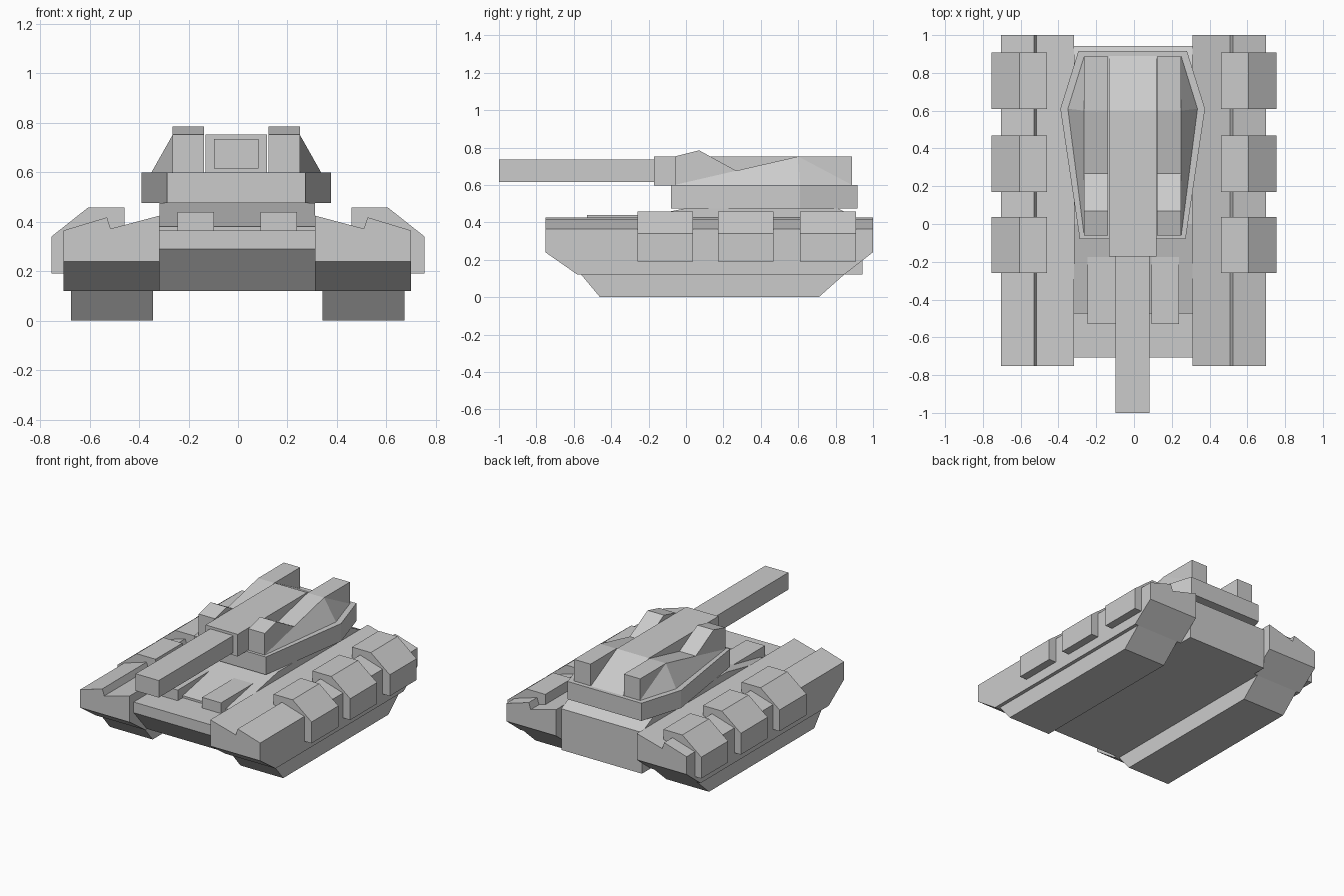
import bpy, bmesh

if "Cube" in bpy.data.objects:
    bpy.data.objects.remove(bpy.data.objects["Cube"])


def finish(name, bm, x=0.0, mirror=False):
    bmesh.ops.recalc_face_normals(bm, faces=bm.faces)
    me = bpy.data.meshes.new(name)
    bm.to_mesh(me)
    bm.free()
    ob = bpy.data.objects.new(name, me)
    bpy.context.collection.objects.link(ob)
    ob.location.x = x
    if mirror:
        ob.modifiers.new("Mirror", 'MIRROR').use_mirror_merge = False
    return ob


def prism(pts, axis, a, b):
    """Extrude a profile along an axis: x takes (y,z), y takes (x,z), z takes (x,y)."""
    place = {'x': lambda p, t: (t, p[0], p[1]),
             'y': lambda p, t: (p[0], t, p[1]),
             'z': lambda p, t: (p[0], p[1], t)}[axis]
    bm = bmesh.new()
    lo = [bm.verts.new(place(p, a)) for p in pts]
    hi = [bm.verts.new(place(p, b)) for p in pts]
    bm.faces.new(lo)
    bm.faces.new(hi)
    n = len(pts)
    for i in range(n):
        j = (i + 1) % n
        bm.faces.new((lo[i], lo[j], hi[j], hi[i]))
    bmesh.ops.recalc_face_normals(bm, faces=bm.faces)
    return bm


def slice_off(bm, co, no):
    """Cut away everything on the normal side and cap the cut."""
    r = bmesh.ops.bisect_plane(bm, geom=bm.verts[:] + bm.edges[:] + bm.faces[:],
                               plane_co=co, plane_no=no, clear_outer=True)
    edges = [e for e in r['geom_cut'] if isinstance(e, bmesh.types.BMEdge)]
    bmesh.ops.contextual_create(bm, geom=edges)


def rect(a0, b0, a1, b1):
    return [(a0, b0), (a1, b0), (a1, b1), (a0, b1)]


HULL_X, TURRET_X = -0.003, -0.007

# Central hull
finish("hull", prism([(-0.56, 0.12), (0.943, 0.12), (0.943, 0.41), (0.81, 0.475),
                      (0.0, 0.475), (-0.475, 0.38), (-0.475, 0.365),
                      (-0.707, 0.365), (-0.707, 0.29)], 'x', -0.314, 0.314), HULL_X)

# Fenders with a notched top and chamfered lower ends
bm = prism([(0.314, 0.12), (0.702, 0.12), (0.702, 0.365), (0.527, 0.418),
            (0.512, 0.372), (0.314, 0.425)], 'y', -0.752, 1.0)
slice_off(bm, (0, -0.752, 0.24), (0, -0.12, -0.172))
slice_off(bm, (0, 1.0, 0.24), (0, 0.12, -0.155))
finish("fender", bm, HULL_X, True)

# Tracks
finish("track", prism([(-0.56, 0.12), (-0.46, 0.003), (0.71, 0.0), (0.845, 0.12)][:1]
                      + [(-0.46, 0.0), (0.71, 0.0), (0.845, 0.12)],
                      'x', 0.342, 0.675), -0.001, True)

# Storage boxes over the fenders
for i, y in enumerate((-0.26, 0.17, 0.61)):
    finish(f"side_box_{i + 1}",
           prism([(0.46, 0.19), (0.755, 0.19), (0.755, 0.34), (0.607, 0.457),
                  (0.46, 0.457)], 'y', y, y + 0.298), 0.0, True)

# Front deck boxes
finish("deck_box", prism(rect(0.095, -0.53, 0.242, -0.15), 'z', 0.365, 0.44), HULL_X, True)

# Turret base plate
half = [(0.28, -0.08), (0.383, 0.61), (0.287, 0.917)]
finish("turret_base", prism(half + [(-x, y) for x, y in reversed(half)],
                            'z', 0.475, 0.60), TURRET_X)

# Turret shoulders
finish("turret_shoulder", prism([(-0.06, 0.60), (0.887, 0.60), (0.887, 0.752),
                                 (0.6, 0.752), (0.268, 0.676), (0.07, 0.785),
                                 (-0.06, 0.752)], 'x', 0.130, 0.257), TURRET_X, True)

# Sloped armour on the turret sides
bm = bmesh.new()
for co in ((0.257, -0.06, 0.60), (0.343, 0.61, 0.60), (0.257, 0.887, 0.60), (0.257, 0.6, 0.752)):
    bm.verts.new(co)
bmesh.ops.convex_hull(bm, input=bm.verts[:])
finish("side_armour", bm, TURRET_X, True)

# Gun housing with a rear ramp, and the square barrel
finish("gun_housing", prism([(-0.172, 0.597), (0.89, 0.60), (0.6, 0.753),
                             (-0.172, 0.753)], 'x', -0.125, 0.125), TURRET_X)
finish("barrel", prism(rect(-1.0, 0.615, -0.17, 0.735), 'x', -0.09, 0.09), TURRET_X)
